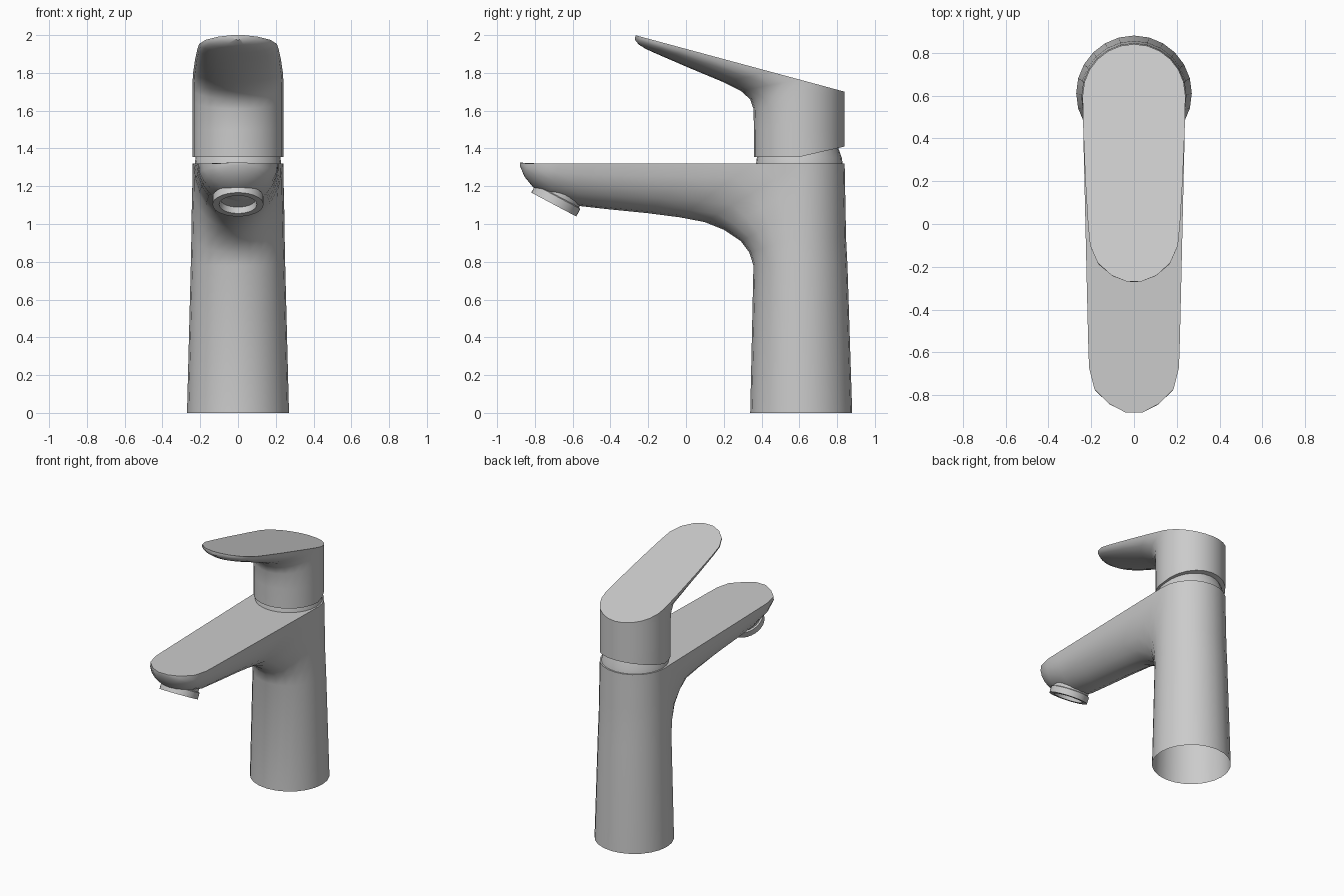
import bpy, bmesh
from math import sin, cos, pi, radians

if "Cube" in bpy.data.objects:
    bpy.data.objects.remove(bpy.data.objects["Cube"])

N = 12  # segments per half ring


def finish(name, bm, angle=35):
    bmesh.ops.remove_doubles(bm, verts=bm.verts, dist=1e-5)
    bmesh.ops.recalc_face_normals(bm, faces=bm.faces)
    me = bpy.data.meshes.new(name)
    bm.to_mesh(me)
    bm.free()
    ob = bpy.data.objects.new(name, me)
    bpy.context.collection.objects.link(ob)
    bpy.ops.object.select_all(action='DESELECT')
    ob.select_set(True)
    bpy.context.view_layer.objects.active = ob
    bpy.ops.object.shade_smooth_by_angle(angle=radians(angle))
    return ob


def bent_loft(name, column, arm, cap_bottom):
    """Column of full rings that bends into an arm of half-elliptic sections.
    Section: top-edge y, z, underside y, z, half width (, slope of the back half)."""
    bm = bmesh.new()
    fronts, backs = [], []
    for k, s in enumerate(column + arm):
        sy, sz, by, bz, w = s[:5]
        front = []
        for i in range(N + 1):
            a = -pi / 2 + pi * i / N
            c = cos(a)
            front.append(bm.verts.new((w * sin(a), sy + (by - sy) * c, sz + (bz - sz) * c)))
        fronts.append(front)
        if k < len(column):
            back = [front[-1]]
            for i in range(1, N):
                a = pi / 2 - pi * i / N
                dy = w * cos(a)
                back.append(bm.verts.new((w * sin(a), sy + dy, sz + s[5] * dy)))
            backs.append(back + [front[0]])
    for rings in (fronts, backs):
        for r0, r1 in zip(rings, rings[1:]):
            for i in range(N):
                bm.faces.new((r0[i], r0[i + 1], r1[i + 1], r1[i]))
    # tip, then the flat top
    bm.faces.new(fronts[-1])
    n = len(column)
    right = [f[-1] for f in fronts[n:]]
    left = [f[0] for f in fronts[n:]]
    bm.faces.new(backs[-1] + left + right[::-1])
    if cap_bottom:
        bm.faces.new(fronts[0])
        bm.faces.new(backs[0])
    return finish(name, bm)


def lathe(name, profile, steps=28):
    bm = bmesh.new()
    rings = [[bm.verts.new((r * cos(2 * pi * i / steps), r * sin(2 * pi * i / steps), z))
              for i in range(steps)] for r, z in profile]
    for a, b in zip(rings, rings[1:]):
        for i in range(steps):
            j = (i + 1) % steps
            bm.faces.new((a[i], a[j], b[j], b[i]))
    bm.faces.new(rings[0])
    bm.faces.new(rings[-1])
    return finish(name, bm)


# Body column flowing into the spout, open at the base
bent_loft("body_and_spout", [
    (0.61, 0.00, 0.34, 0.00, 0.27, 0),
    (0.605, 0.78, 0.357, 0.78, 0.25, 0),
    (0.60, 0.93, 0.335, 0.85, 0.247, 0),
    (0.60, 1.07, 0.29, 0.91, 0.245, 0),
    (0.60, 1.20, 0.20, 0.97, 0.242, 0),
    (0.60, 1.32, 0.10, 1.01, 0.24, 0),
], [
    (0.35, 1.32, -0.03, 1.035, 0.235),
    (0.05, 1.32, -0.20, 1.057, 0.228),
    (-0.30, 1.32, -0.40, 1.077, 0.22),
    (-0.55, 1.32, -0.58, 1.097, 0.214),
    (-0.67, 1.32, -0.73, 1.14, 0.21),
    (-0.77, 1.32, -0.81, 1.195, 0.185),
    (-0.84, 1.32, -0.855, 1.25, 0.115),
    (-0.88, 1.325, -0.88, 1.31, 0.04),
], False)

# Neck between body and handle
neck = lathe("neck", [(0.23, 1.31), (0.225, 1.35), (0.20, 1.42)])
neck.location.y = 0.6

# Tilted water outlet ring with recessed centre
outlet = lathe("outlet", [(0.125, 0.12), (0.125, 0.05), (0.135, 0.045), (0.135, 0.0),
                          (0.10, 0.0), (0.095, 0.035)])
outlet.location = (0, -0.70, 1.103)
outlet.rotation_euler.x = radians(-28)

# Handle: round cap with a sloped flat lever
SLOPE = 0.27
lever = [(0.45, 0.20, 1.75, 0.237), (0.20, 0.02, 1.825, 0.227), (0.0, -0.10, 1.877, 0.215),
         (-0.10, -0.165, 1.905, 0.205), (-0.18, -0.215, 1.928, 0.17),
         (-0.24, -0.25, 1.95, 0.105), (-0.268, -0.27, 1.975, 0.035)]
bent_loft("handle", [
    (0.60, 1.355, 0.36, 1.355, 0.24, 0.23),
    (0.60, 1.50, 0.36, 1.50, 0.24, 0.0),
    (0.60, 1.65, 0.357, 1.61, 0.24, -0.15),
    (0.60, 1.71, 0.34, 1.66, 0.24, -0.22),
    (0.60, 1.765, 0.29, 1.705, 0.24, -SLOPE),
], [(y, 1.765 + SLOPE * (0.6 - y), by, bz, w) for y, by, bz, w in lever], True)
